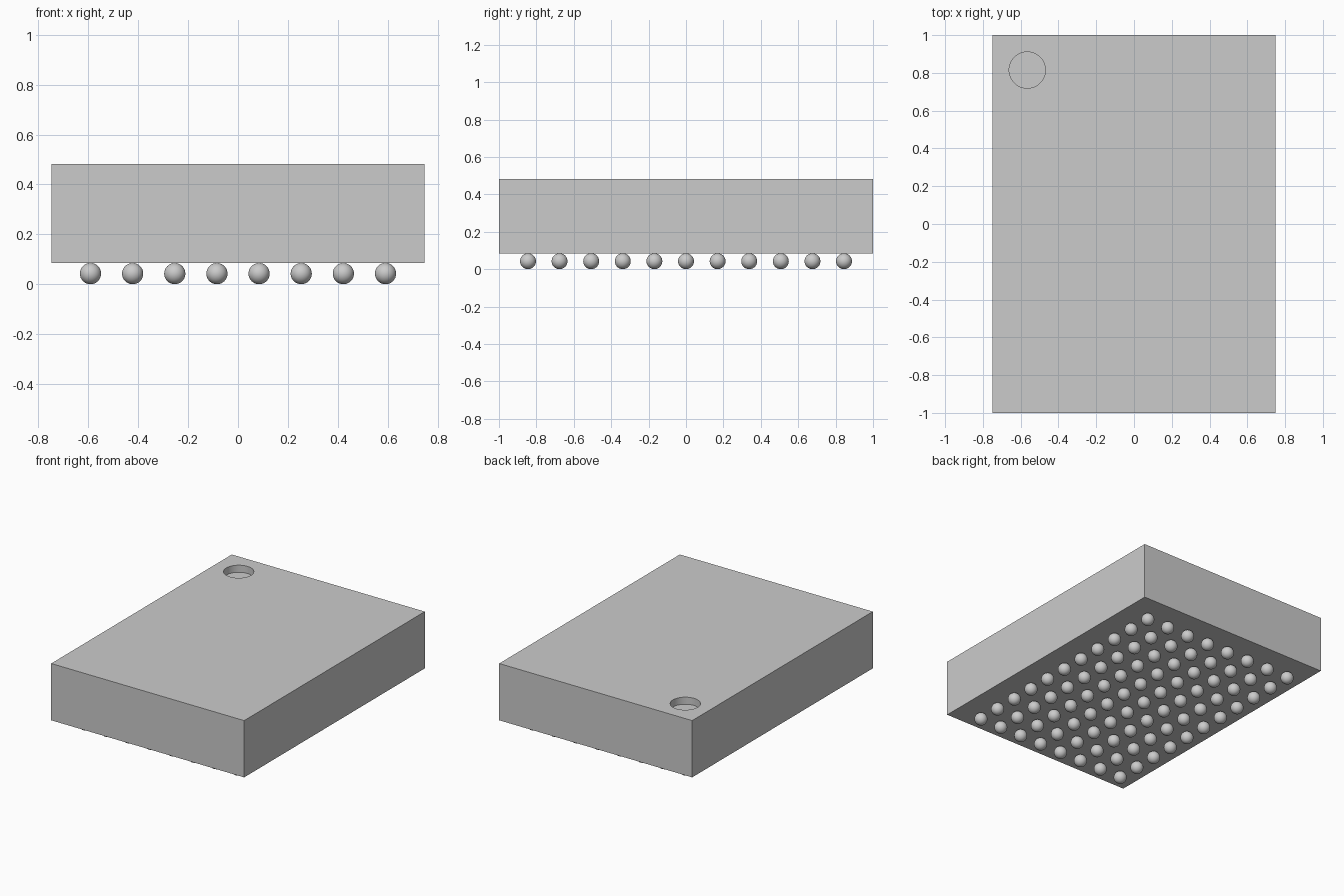
import bpy
import bmesh
from mathutils import Matrix

cube = bpy.data.objects.get("Cube")
if cube:
    bpy.data.objects.remove(cube, do_unlink=True)

RADIUS = 0.0425           # solder ball
PITCH = 0.169
COLUMNS, ROWS = 8, 11
WIDTH, LENGTH = 1.496, 2.0
BOTTOM, TOP = 2 * RADIUS, 0.483
MARK = (-0.565, 0.815)    # pin one dimple
MARK_RADIUS, MARK_DEPTH = 0.096, 0.05

grey = bpy.data.materials.new("light grey")
grey.use_nodes = True
grey.diffuse_color = (0.6, 0.6, 0.6, 1)
grey.node_tree.nodes["Principled BSDF"].inputs["Base Color"].default_value = grey.diffuse_color


def make_object(name, bm):
    mesh = bpy.data.meshes.new(name)
    bm.to_mesh(mesh)
    bm.free()
    mesh.materials.append(grey)
    obj = bpy.data.objects.new(name, mesh)
    bpy.context.collection.objects.link(obj)
    return obj


# Chip package block
bm = bmesh.new()
size = Matrix.Diagonal((WIDTH, LENGTH, TOP - BOTTOM, 1))
bmesh.ops.create_cube(bm, size=1, matrix=Matrix.Translation((0, 0, (TOP + BOTTOM) / 2)) @ size)
package = make_object("package_body", bm)

# Round dimple cut into the top corner
bm = bmesh.new()
bmesh.ops.create_cone(bm, cap_ends=True, segments=64, radius1=MARK_RADIUS, radius2=MARK_RADIUS,
                      depth=2 * MARK_DEPTH, matrix=Matrix.Translation((*MARK, TOP)))
cutter = make_object("dimple_cutter", bm)
cut = package.modifiers.new("dimple", 'BOOLEAN')
cut.operation = 'DIFFERENCE'
cut.solver = 'EXACT'
cut.object = cutter
bpy.context.view_layer.update()
evaluated = package.evaluated_get(bpy.context.evaluated_depsgraph_get())
package.data = bpy.data.meshes.new_from_object(evaluated)
package.modifiers.clear()
bpy.data.objects.remove(cutter, do_unlink=True)

# Grid of balls under the package
bm = bmesh.new()
for column in range(COLUMNS):
    for row in range(ROWS):
        x = (column - (COLUMNS - 1) / 2) * PITCH
        y = (row - (ROWS - 1) / 2) * PITCH
        bmesh.ops.create_uvsphere(bm, u_segments=32, v_segments=16, radius=RADIUS,
                                  matrix=Matrix.Translation((x, y, RADIUS)))
balls = make_object("solder_balls", bm)

# Smooth round surfaces, crisp edges
bpy.ops.object.select_all(action='DESELECT')
for obj in (package, balls):
    obj.select_set(True)
bpy.context.view_layer.objects.active = package
bpy.ops.object.shade_smooth_by_angle()
